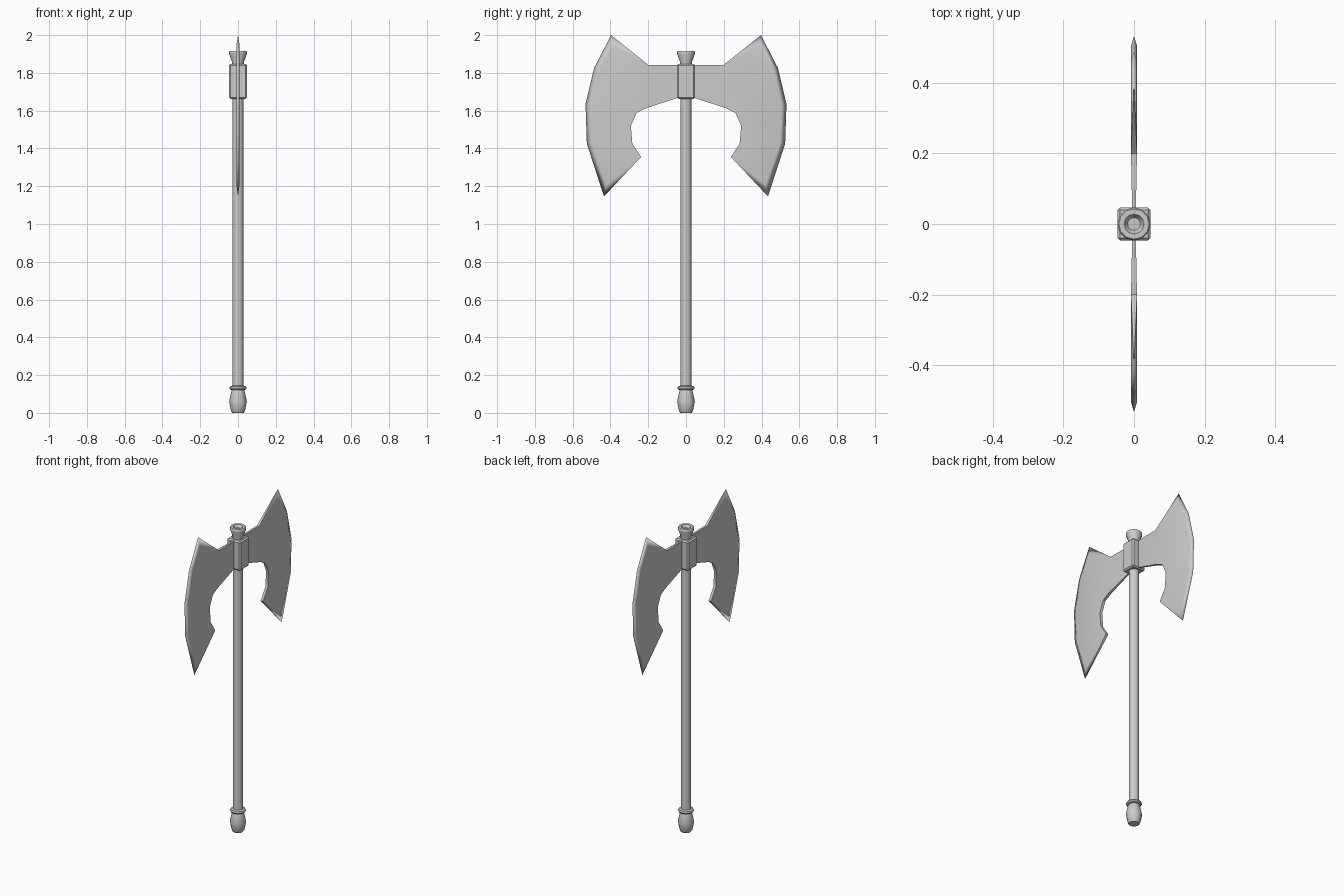
import bpy, bmesh, math

if "Cube" in bpy.data.objects:
    bpy.data.objects.remove(bpy.data.objects["Cube"])


def finish(bm, name, angle=40):
    me = bpy.data.meshes.new(name)
    bm.to_mesh(me)
    bm.free()
    for p in me.polygons:
        p.use_smooth = True
    me.set_sharp_from_angle(angle=math.radians(angle))
    ob = bpy.data.objects.new(name, me)
    bpy.context.collection.objects.link(ob)
    return ob


def lathe(name, profile, sides=12):
    """Turned part from (radius, z) pairs, capped at both ends."""
    bm = bmesh.new()
    rings = [[bm.verts.new((r * math.cos(2 * math.pi * i / sides),
                            r * math.sin(2 * math.pi * i / sides), z))
              for i in range(sides)] for r, z in profile]
    for a, b in zip(rings, rings[1:]):
        for i in range(sides):
            j = (i + 1) % sides
            bm.faces.new((a[i], a[j], b[j], b[i]))
    bm.faces.new(rings[0][::-1])
    bm.faces.new(rings[-1])
    bmesh.ops.recalc_face_normals(bm, faces=bm.faces)
    return finish(bm, name)


# Shaft and turned fittings
lathe("shaft", [(0.03, 0.1), (0.03, 1.7)])
lathe("pommel", [(0.03, 0), (0.036, 0.008), (0.047, 0.06), (0.035, 0.115), (0.03, 0.128)])
lathe("pommel_ring", [(0.03, 0.12), (0.042, 0.124), (0.046, 0.132), (0.042, 0.14), (0.03, 0.144)])
lathe("top_cap", [(0.033, 1.83), (0.033, 1.862), (0.047, 1.9), (0.047, 1.91),
                  (0.043, 1.916), (0.028, 1.916), (0.018, 1.9)])

# Square socket with chamfered edges
bm = bmesh.new()
bmesh.ops.create_cube(bm, size=1)
for v in bm.verts:
    v.co = (v.co.x * 0.094, v.co.y * 0.094, 1.755 + v.co.z * 0.186)
bmesh.ops.bevel(bm, geom=bm.edges[:], offset=0.008, segments=1, affect='EDGES')
finish(bm, "socket", 30)

# Double blade: one quarter shell, mirrored across x and y
edge = [(0.397, 2.0), (0.487, 1.825), (0.532, 1.635), (0.525, 1.425), (0.434, 1.146)]
inset = [(0.388, 1.945), (0.462, 1.815), (0.504, 1.63), (0.497, 1.43), (0.42, 1.21)]
back = [(0.238, 1.355), (0.284, 1.425), (0.292, 1.52), (0.262, 1.588), (0.206, 1.615)]
neck = [(0.03, 1.672), (0.03, 1.843)]
shoulder = (0.2, 1.843)
bm = bmesh.new()


def add(points, x):
    return [bm.verts.new((x, y, z)) for y, z in points]


E, I, B, N = add(edge, 0), add(inset, 0.0085), add(back, 0.0085), add(neck, 0.005)
S = add([shoulder], 0.0085)[0]
for i in range(4):
    bm.faces.new((E[i], I[i], I[i + 1], E[i + 1]))
bm.faces.new((E[0], S, I[0]))
bm.faces.new((E[4], I[4], B[0]))
bm.faces.new(I[::-1] + [S] + B[::-1])
bm.faces.new((S, N[1], N[0], B[4]))
# Thin rim down to the centre plane
rim_low, rim_high = B + [N[0]], [N[1], S]
for chain, start, end in ((rim_low, E[4], None), (rim_high, None, E[0])):
    mid = [bm.verts.new((0, v.co.y, v.co.z)) for v in chain]
    for k in range(len(chain) - 1):
        bm.faces.new((chain[k], chain[k + 1], mid[k + 1], mid[k]))
    if start:
        bm.faces.new((start, chain[0], mid[0]))
    if end:
        bm.faces.new((chain[-1], end, mid[-1]))
bmesh.ops.recalc_face_normals(bm, faces=bm.faces)
bm.normal_update()
if max(bm.faces, key=lambda f: f.calc_area()).normal.x < 0:
    bmesh.ops.reverse_faces(bm, faces=bm.faces[:])
blade = finish(bm, "double_blade", 30)
m = blade.modifiers.new("mirror", 'MIRROR')
m.use_axis = (True, True, False)
m.merge_threshold = 0.0005
